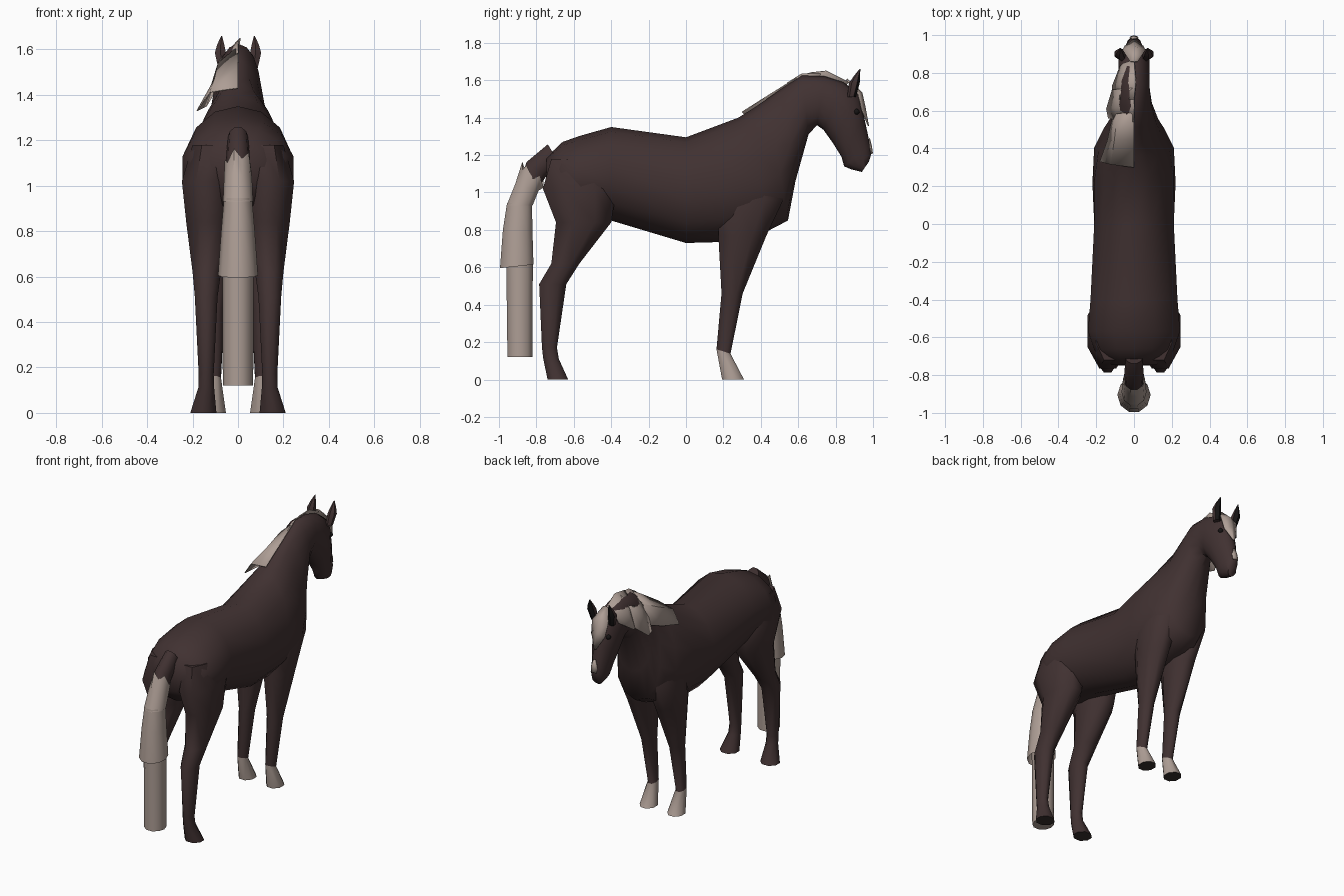
import bpy, bmesh, math
from mathutils import Vector

if "Cube" in bpy.data.objects:
    bpy.data.objects.remove(bpy.data.objects["Cube"])


def material(name, rgb):
    m = bpy.data.materials.new(name)
    m.use_nodes = True
    m.diffuse_color = (*rgb, 1)
    m.node_tree.nodes["Principled BSDF"].inputs["Base Color"].default_value = (*rgb, 1)
    return m


COAT = material("dark brown coat", (0.052, 0.031, 0.031))
HAIR = material("pale hair", (0.42, 0.34, 0.30))
HOOF = material("dark hoof", (0.04, 0.03, 0.027))
BLACK = material("black", (0.008, 0.007, 0.007))


def finish(name, bm, mats, rule=None, angle=45):
    bmesh.ops.recalc_face_normals(bm, faces=bm.faces)
    bm.normal_update()
    if rule:
        for f in bm.faces:
            f.material_index = rule(f)
    mesh = bpy.data.meshes.new(name)
    bm.to_mesh(mesh)
    bm.free()
    ob = bpy.data.objects.new(name, mesh)
    bpy.context.collection.objects.link(ob)
    for m in mats:
        mesh.materials.append(m)
    bpy.ops.object.select_all(action="DESELECT")
    ob.select_set(True)
    bpy.context.view_layer.objects.active = ob
    bpy.ops.object.shade_smooth_by_angle(angle=math.radians(angle))
    return ob


def loft(name, rings, mats, rule=None, caps=True, angle=45):
    bm = bmesh.new()
    rows = [[bm.verts.new(p) for p in r] for r in rings]
    n = len(rows[0])
    for a, b in zip(rows, rows[1:]):
        for i in range(n):
            j = (i + 1) % n
            bm.faces.new((a[i], a[j], b[j], b[i]))
    if caps:
        bm.faces.new(rows[0])
        bm.faces.new(rows[-1])
    return finish(name, bm, mats, rule, angle)


def spine_ring(top, bottom, w, taper=0.0, n=14):
    """Egg-shaped section hung between a top and a bottom point."""
    t, b = Vector((0, *top)), Vector((0, *bottom))
    mid, half = (t + b) / 2, (t - b) / 2
    out = []
    for i in range(n):
        a = math.tau * i / n
        c = math.cos(a)
        out.append(mid + half * c + Vector((w * math.sin(a) * (1 - taper * c), 0, 0)))
    return out


def flat_ring(z, y0, y1, x0, x1, n=8, tilt=0.0):
    """Level section of a limb; tilt raises its front edge."""
    out = []
    for i in range(n):
        a = math.tau * (i + 0.5) / n
        k = 1 / math.cos(math.pi / n)
        c, s = math.cos(a) * k, math.sin(a) * k
        out.append(Vector(((x0 + x1) / 2 + c * (x1 - x0) / 2,
                           (y0 + y1) / 2 + s * (y1 - y0) / 2, z + tilt * s)))
    return out


def mirror_x(rings):
    return [[Vector((-p.x, p.y, p.z)) for p in r] for r in rings]


# Body, neck and head in one skin
skin = [
    spine_ring((-0.745, 1.19), (-0.75, 0.99), 0.12),
    spine_ring((-0.66, 1.27), (-0.68, 0.90), 0.215),
    spine_ring((-0.57, 1.302), (-0.56, 0.86), 0.25),
    spine_ring((-0.40, 1.35), (-0.40, 0.85), 0.236),
    spine_ring((0.00, 1.295), (0.00, 0.73), 0.216),
    spine_ring((0.28, 1.40), (0.18, 0.735), 0.22, 0.12),
    spine_ring((0.36, 1.45), (0.43, 0.79), 0.205, 0.25),
    spine_ring((0.44, 1.505), (0.545, 0.85), 0.155, 0.3),
    spine_ring((0.51, 1.555), (0.585, 1.06), 0.125, 0.22),
    spine_ring((0.62, 1.625), (0.655, 1.31), 0.095, 0.1),
    spine_ring((0.74, 1.622), (0.70, 1.36), 0.085),
    spine_ring((0.84, 1.59), (0.735, 1.335), 0.085),
    spine_ring((0.92, 1.53), (0.785, 1.265), 0.085),
    spine_ring((0.953, 1.40), (0.832, 1.19), 0.068),
    spine_ring((0.985, 1.25), (0.845, 1.14), 0.048),
    spine_ring((0.992, 1.21), (0.88, 1.125), 0.043),
    spine_ring((0.978, 1.165), (0.94, 1.11), 0.03),
]
loft("body", skin, [COAT], angle=70)

# Legs
hind = [
    flat_ring(1.18, -0.72, -0.42, 0.06, 0.20),
    flat_ring(1.02, -0.765, -0.37, 0.03, 0.247),
    flat_ring(0.84, -0.695, -0.40, 0.035, 0.228),
    flat_ring(0.62, -0.72, -0.57, 0.075, 0.20),
    flat_ring(0.51, -0.785, -0.64, 0.09, 0.19),
    flat_ring(0.17, -0.77, -0.69, 0.107, 0.173),
    flat_ring(0.11, -0.763, -0.68, 0.105, 0.175),
    flat_ring(0.0, -0.74, -0.63, 0.095, 0.21),
]
fore = [
    flat_ring(1.10, 0.22, 0.48, 0.04, 0.17),
    flat_ring(0.96, 0.18, 0.52, 0.02, 0.20),
    flat_ring(0.77, 0.173, 0.43, 0.025, 0.185),
    flat_ring(0.46, 0.19, 0.303, 0.06, 0.15),
    flat_ring(0.15, 0.163, 0.238, 0.075, 0.135, tilt=-0.012),
    flat_ring(0.0, 0.193, 0.31, 0.053, 0.155),
]


def hind_colour(f):
    return 1 if f.normal.z < -0.9 else 0


def fore_colour(f):
    if f.normal.z < -0.9:
        return 1
    return 2 if f.calc_center_median().z < 0.14 else 0


for side in ("left", "right"):
    flip = (lambda r: r) if side == "left" else mirror_x
    loft(side + "_hind_leg", flip(hind), [COAT, HOOF], hind_colour, angle=60)
    loft(side + "_front_leg", flip(fore), [COAT, HOOF, HAIR], fore_colour, angle=60)

    # Ears with dark inner faces
    ear = [flat_ring(1.51, 0.865, 0.905, 0.045, 0.085, 6),
           flat_ring(1.585, 0.875, 0.925, 0.053, 0.102, 6),
           flat_ring(1.62, 0.898, 0.928, 0.06, 0.092, 6),
           flat_ring(1.66, 0.928, 0.932, 0.07, 0.074, 6)]
    loft(side + "_ear", flip(ear), [COAT, BLACK], lambda f: int(f.normal.y > 0.6))

    # Eyes
    bm = bmesh.new()
    bmesh.ops.create_uvsphere(bm, u_segments=10, v_segments=6, radius=0.016)
    bmesh.ops.translate(bm, verts=bm.verts,
                        vec=(0.056 if side == "left" else -0.056, 0.912, 1.432))
    finish(side + "_eye", bm, [BLACK])


# Tail: dark dock, then three overlapping hair sleeves
def tail_ring(y, z, rx, ry, lean=0.0, zig=0.0, n=10):
    out = []
    for i in range(n):
        a = math.tau * i / n
        s = math.sin(a)
        out.append(Vector((rx * math.cos(a), y + ry * s,
                           z + lean * s + (zig if i % 2 else -zig))))
    return out


loft("tail_dock", [tail_ring(-0.71, 1.21, 0.045, 0.03, -0.05),
                   tail_ring(-0.80, 1.125, 0.052, 0.055, -0.04),
                   tail_ring(-0.865, 0.98, 0.045, 0.05)], [COAT])
loft("tail_top", [tail_ring(-0.818, 1.095, 0.058, 0.06, -0.05, 0.022),
                  tail_ring(-0.85, 1.03, 0.062, 0.065, -0.02),
                  tail_ring(-0.89, 0.93, 0.066, 0.073)], [HAIR], caps=False, angle=60)
loft("tail_middle", [tail_ring(-0.89, 0.945, 0.062, 0.07),
                     tail_ring(-0.90, 0.80, 0.074, 0.083),
                     tail_ring(-0.905, 0.605, 0.088, 0.094, 0.01)], [HAIR], caps=False, angle=60)
loft("tail_bottom", [tail_ring(-0.89, 0.66, 0.068, 0.075),
                     tail_ring(-0.888, 0.12, 0.067, 0.07)], [HAIR], angle=60)


# Mane and face markings as thin sheets
def sheet(name, rows):
    bm = bmesh.new()
    grid = [[bm.verts.new(p) for p in r] for r in rows]
    for a, b in zip(grid, grid[1:]):
        for i in range(len(a) - 1):
            bm.faces.new((a[i], a[i + 1], b[i + 1], b[i]))
    ob = finish(name, bm, [HAIR])
    mod = ob.modifiers.new("thickness", "SOLIDIFY")
    mod.thickness = 0.005
    mod.offset = 0


def lock(name, crest, outer, bulge):
    """A lock from the crest of the neck, bulging over the side."""
    rows = []
    for c, o in zip(crest, outer):
        c, o = Vector(c), Vector(o)
        rows.append([c, (c + o) / 2 + Vector((-bulge, 0, bulge)), o])
    sheet(name, rows)


lock("mane_front", [(0.0, 0.87, 1.59), (0.01, 0.75, 1.65), (0.0, 0.66, 1.64)],
     [(-0.075, 0.83, 1.50), (-0.115, 0.73, 1.43), (-0.11, 0.66, 1.42)], 0.02)
lock("mane_middle", [(0.0, 0.72, 1.638), (0.0, 0.62, 1.635), (0.0, 0.54, 1.585)],
     [(-0.115, 0.71, 1.43), (-0.145, 0.61, 1.35), (-0.135, 0.56, 1.36)], 0.022)
lock("mane_back", [(0.0, 0.59, 1.612), (0.0, 0.45, 1.525), (0.0, 0.30, 1.43)],
     [(-0.11, 0.58, 1.40), (-0.14, 0.44, 1.35), (-0.18, 0.33, 1.33)], 0.032)

sheet("forelock", [[(-0.02, 0.86, 1.60), (0, 0.86, 1.607), (0.02, 0.86, 1.60)],
                   [(-0.06, 0.92, 1.525), (0, 0.94, 1.535), (0.06, 0.92, 1.525)],
                   [(-0.05, 0.94, 1.44), (0, 0.957, 1.46), (0.05, 0.94, 1.44)],
                   [(-0.008, 0.973, 1.36), (0, 0.976, 1.355), (0.008, 0.973, 1.36)]])
sheet("nose_patch", [[(-0.008, 0.980, 1.29), (0, 0.981, 1.29), (0.008, 0.980, 1.29)],
                     [(-0.022, 0.983, 1.245), (0, 0.991, 1.25), (0.022, 0.983, 1.245)],
                     [(-0.02, 0.990, 1.205), (0, 0.997, 1.21), (0.02, 0.990, 1.205)]])
